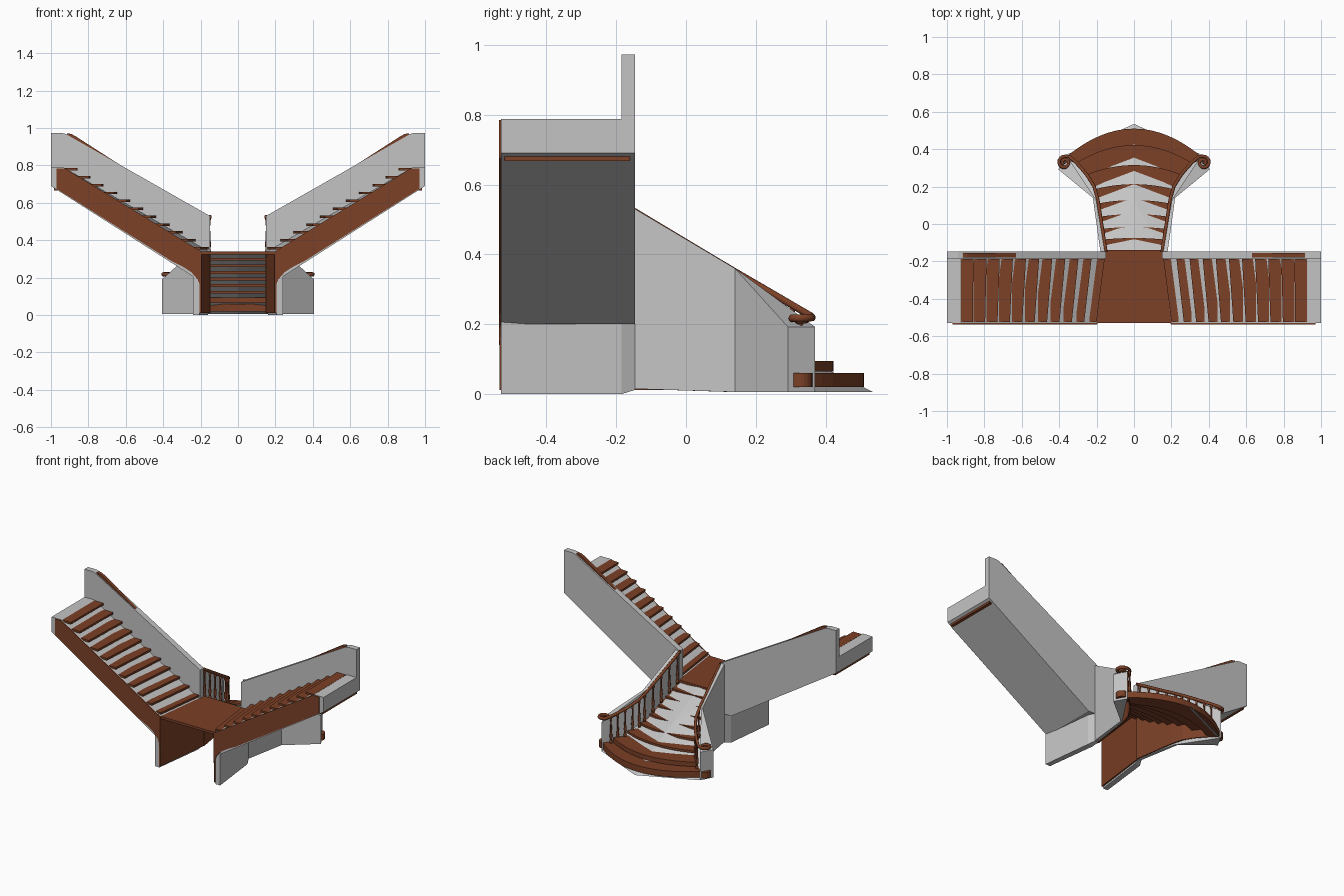
import bpy, bmesh, math

if "Cube" in bpy.data.objects:
    bpy.data.objects.remove(bpy.data.objects["Cube"])

def material(name, col):
    m = bpy.data.materials.new(name)
    m.diffuse_color = (*col, 1)
    m.use_nodes = True
    m.node_tree.nodes["Principled BSDF"].inputs["Base Color"].default_value = m.diffuse_color
    return m

BROWN = material("brown wood", (0.2, 0.052, 0.02))
GREY = material("light grey plaster", (0.55, 0.55, 0.55))

def finish(name, bm, mat, mirror=True, smooth=False):
    bmesh.ops.recalc_face_normals(bm, faces=bm.faces)
    me = bpy.data.meshes.new(name)
    bm.to_mesh(me)
    bm.free()
    me.materials.append(mat)
    ob = bpy.data.objects.new(name, me)
    bpy.context.collection.objects.link(ob)
    if smooth:
        for p in me.polygons:
            p.use_smooth = True
    if mirror:
        ob.modifiers.new("Mirror", 'MIRROR').use_mirror_merge = False
    return ob

def loft(bm, rings, caps=True):
    """Join a list of equal closed rings with quads."""
    vs = [[bm.verts.new(p) for p in r] for r in rings]
    n = len(vs[0])
    for a, b in zip(vs, vs[1:]):
        for i in range(n):
            j = (i + 1) % n
            bm.faces.new((a[i], a[j], b[j], b[i]))
    if caps:
        bm.faces.new(vs[0])
        bm.faces.new(vs[-1])

def slab(name, pts, z0, z1, mat, mirror=True):
    bm = bmesh.new()
    loft(bm, [[(x, y, z) for x, y in pts] for z in (z0, z1)])
    return finish(name, bm, mat, mirror)

def panel(name, pts, y0, y1, mat):
    bm = bmesh.new()
    loft(bm, [[(x, y, z) for x, z in pts] for y in (y0, y1)])
    return finish(name, bm, mat)

def wall(name, stations, mat):
    """Stations: inner xy, outer xy, bottom z, top z."""
    bm = bmesh.new()
    loft(bm, [[(*i, a), (*o, a), (*o, b), (*i, b)] for i, o, a, b in stations])
    return finish(name, bm, mat)

def interp(table, v):
    for (a, fa), (b, fb) in zip(table, table[1:]):
        if v <= b:
            return fa + (fb - fa) * (max(v, a) - a) / (b - a)
    return table[-1][1]

# half width of the lower flight by y, and rail height by y
WIDTH = [(-.15, .15), (.13, .193), (.2, .213), (.26, .25), (.32, .3), (.36, .345)]
RAIL = [(-.15, .525), (.13, .357), (.36, .222)]
RAMP = [(-.15, .32), (.13, .165), (.36, .02)]
half = lambda y: interp(WIDTH, y)

# ---- grey shell: lower flight walls, landing supports ----
wall("lower_flight_wall", [
    ((.157, -.146), (.18, -.146), .015, .53),
    ((.203, .13), (.22, .14), .006, .36),
    ((.362, .37), (.405, .292), .006, .192)], GREY)
wall("landing_support", [
    ((.206, -.53), (.24, -.53), 0, .208),
    ((.162, -.185), (.2, -.185), 0, .208),
    ((.158, -.146), (.18, -.146), .012, .208)], GREY)

# ridged ramp under the lower steps
bm = bmesh.new()
mid = [bm.verts.new(p) for p in ((0, .535, .006), (0, .13, .206), (0, -.15, .337))]
side = [bm.verts.new(p) for p in ((.362, .37, .006), (.203, .13, .168), (.157, -.15, .322))]
for i in (0, 1):
    bm.faces.new((mid[i], side[i], side[i + 1]))
    bm.faces.new((mid[i], side[i + 1], mid[i + 1]))
finish("lower_ramp", bm, GREY)

# upper ramps: the top edge is skewed to follow the landing
bm = bmesh.new()
loft(bm, [[(x0, y, .34), (.93, y, .788), (1, y, .788), (1, y, .69), (.23, y, .2), (x0, y, .2)]
          for x0, y in ((.2, -.53), (.155, -.18))])
finish("upper_ramp", bm, GREY)
panel("upper_wall", [(.17, .2), (.15, .34), (.15, .53), (.92, .968), (.94, .973), (1, .973),
                     (1, .69), (.23, .2)], -.184, -.146, GREY)

# ---- brown timber: landing and stringers ----
slab("landing", [(-.2, -.528), (.2, -.528), (.152, -.14), (-.152, -.14)], .325, .341, BROWN, False)
wall("landing_side_panel", [
    ((.196, -.534), (.206, -.534), .012, .335),
    ((.15, -.15), (.16, -.15), .012, .335)], BROWN)
ys = [-.15 + .51 * i / 16 for i in range(17)]
wall("lower_stringer", [((half(y) - .004, y), (half(y) + .004, y), .012, interp(RAMP, y) + .005)
                        for y in ys], BROWN)
panel("front_stringer", [(.197, .34), (.2, .342), (.925, .785), (.97, .785), (.97, .675),
                         (.36, .292), (.3, .262), (.25, .23), (.215, .19), (.197, .14)],
      -.536, -.53, BROWN)
panel("top_beam", [(.93, .667), (.93, .685), (.985, .685), (.985, .667)], -.52, -.16, BROWN)

# ---- lower treads, bowed towards the bottom ----
FRONT = [.51, .422, .315, .213, .128, .053, -.016, -.075, -.14]
BOW = [1.15, 1.0, .8, .62, .5, .42, .36, .3, .2]

def edge(i, back=0):
    """Bowed nosing line of step i, cut off at the rail curve."""
    w = .37
    if i > 0:
        w = .2
        for _ in range(30):
            w = .5 * w + .5 * half(FRONT[i] - back - BOW[i] * w * w)
    return [(w * t / 8, FRONT[i] - back - BOW[i] * (w * t / 8) ** 2) for t in range(-8, 9)]

for i in range(8):
    z = .06 + i * .035
    low = .02 if i == 0 else z - (.03 if i == 1 else .014)
    slab(f"lower_tread_{i + 1}", edge(i) + edge(i + 1, .02)[::-1], low, z, BROWN, False)

# round ends of the first step
slab("step_end", [(.37 + .034 * math.cos(a * math.tau / 20), .328 + .034 * math.sin(a * math.tau / 20))
                  for a in range(20)], .02, .06, BROWN)

# ---- upper treads, skewed near the landing ----
bm = bmesh.new()
for i in range(11):
    z = .364 + i * .0422
    xf, xw = .2 + i * .0662, .157 + i * .0701
    pts = [(xf, -.524), (xw, -.186), (xw + .07, -.186), (min(xf + .07, .925), -.524)]
    pts = [(min(x, .925), y) for x, y in pts]
    loft(bm, [[(x, y, h) for x, y in pts] for h in (z - .013, z)])
finish("upper_treads", bm, BROWN)

# ---- rails ----
panel("upper_rail", [(.56, .758), (.87, .957), (.89, .968), (.915, .972), (.915, .93), (.56, .74)],
      -.178, -.156, BROWN)

def tube(name, path, rx, rz, sides=10):
    bm = bmesh.new()
    rings = []
    for k, p in enumerate(path):
        a, b = path[max(k - 1, 0)], path[min(k + 1, len(path) - 1)]
        dx, dy = b[0] - a[0], b[1] - a[1]
        l = math.hypot(dx, dy)
        nx, ny = -dy / l, dx / l
        rings.append([(p[0] + nx * rx * math.cos(t), p[1] + ny * rx * math.cos(t),
                       p[2] + rz * math.sin(t))
                      for t in (math.tau * s / sides for s in range(sides))])
    loft(bm, rings)
    return finish(name, bm, BROWN, smooth=True)

path = [(half(y), y, interp(RAIL, y)) for y in ys]
for k in range(1, 23):                      # spiral scroll at the foot
    a = math.radians(125 - 25 * k)
    r = .036 - .0012 * k
    path.append((.371 + r * math.cos(a), .328 + r * math.sin(a), .22 - .0004 * k))
tube("lower_rail_scroll", path, .009, .011)

# ---- turned balusters ----
PROFILE = [(0, .009), (.12, .009), (.15, .005), (.3, .009), (.45, .006), (.8, .004), (.88, .007), (1, .007)]
bm = bmesh.new()
spots = [(half(y), y) for y in (-.13, -.06, .01, .08, .15, .19, .23, .27, .305, .335)] + [(.371, .328)]
for x, y in spots:
    lo = .05 if y > .3 else interp(RAMP, y) + .01
    hi = interp(RAIL, y)
    if x > .36:
        hi = .215
    loft(bm, [[(x + r * math.cos(s * math.tau / 8), y + r * math.sin(s * math.tau / 8), lo + (hi - lo) * t)
               for s in range(8)] for t, r in PROFILE])
finish("balusters", bm, BROWN, smooth=True)
